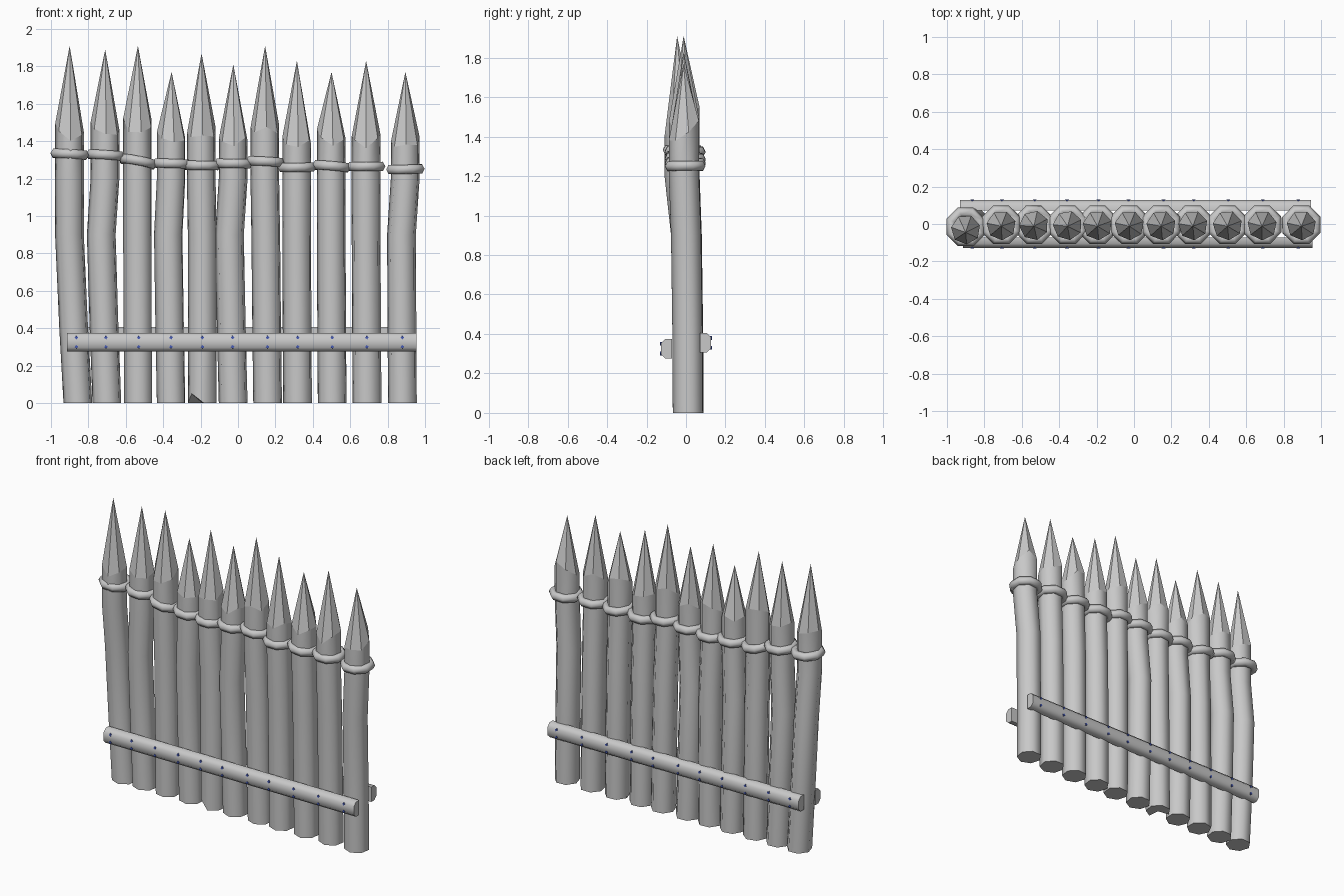
import bpy, bmesh, math, random
from mathutils import Vector

random.seed(4)
cube = bpy.data.objects.get("Cube")
if cube:
    bpy.data.objects.remove(cube, do_unlink=True)


def material(name, colour):
    m = bpy.data.materials.new(name)
    m.use_nodes = True
    m.diffuse_color = colour
    m.node_tree.nodes["Principled BSDF"].inputs["Base Color"].default_value = colour
    return m


grey = material("weathered grey", (0.58, 0.58, 0.58, 1))
blue = material("nail blue", (0.06, 0.10, 0.45, 1))


def finish(bm, name, mat):
    bmesh.ops.recalc_face_normals(bm, faces=bm.faces)
    mesh = bpy.data.meshes.new(name)
    bm.to_mesh(mesh)
    bm.free()
    mesh.materials.append(mat)
    ob = bpy.data.objects.new(name, mesh)
    bpy.context.collection.objects.link(ob)
    return ob


SIDES = 7
RADIUS = 0.079


def bridge(bm, a, b, smooth):
    for i in range(len(a)):
        j = (i + 1) % len(a)
        bm.faces.new((a[i], a[j], b[j], b[i])).smooth = smooth


# Bent log with a flat-faceted sharpened end
def post(index, x0, xm, xt, tip_z, shoulder, lean, chipped):
    bm = bmesh.new()
    turn = math.radians(-82 + random.uniform(-8, 8))
    spine = [(x0, 0.012, 0), ((x0 + xm) / 2, 0.01, 0.4), (xm, 0.003, 0.9),
             (xt, lean, 1.2), (xt, lean, shoulder)]
    rings = []
    for level, (cx, cy, cz) in enumerate(spine):
        ring = []
        for i in range(SIDES):
            a = turn + math.tau * i / SIDES
            z = cz
            if level == 4:      # uneven hewn shoulder, lowest at the front
                z += 0.035 * math.sin(a) + random.uniform(-0.03, 0.03)
            if chipped and level == 0 and i == SIDES - 1:
                z += 0.05       # broken foot
            ring.append(bm.verts.new((cx + RADIUS * math.cos(a),
                                      cy + RADIUS * math.sin(a), z)))
        rings.append(ring)
    for a, b in zip(rings, rings[1:]):
        bridge(bm, a, b, True)
    tip = bm.verts.new((xt, lean * 1.5, tip_z))
    foot = bm.verts.new((x0, 0.012, 0))
    for i in range(SIDES):
        j = (i + 1) % SIDES
        bm.faces.new((rings[-1][i], rings[-1][j], tip))
        bm.faces.new((rings[0][j], rings[0][i], foot))
    return finish(bm, f"post_{index}", grey)


# Rope loop tied around one post
def rope_loop(index, x, y, z, tilt):
    bpy.ops.mesh.primitive_torus_add(
        major_segments=SIDES + 1, minor_segments=6, major_radius=0.083,
        minor_radius=0.028, location=(x, y, z), rotation=(0, tilt, 0.4))
    ob = bpy.context.object
    ob.name = f"rope_loop_{index}"
    ob.data.materials.append(grey)
    bpy.ops.object.shade_smooth()


# x at foot, middle and top; tip height, shoulder height, rope height
POSTS = [(-.855, -.90, -.90, 1.91, 1.46, 1.33),
         (-.70, -.73, -.71, 1.89, 1.47, 1.325),
         (-.53, -.535, -.535, 1.91, 1.50, 1.29),
         (-.355, -.37, -.355, 1.77, 1.42, 1.28),
         (-.19, -.19, -.195, 1.87, 1.44, 1.27),
         (-.025, -.045, -.025, 1.81, 1.42, 1.28),
         (.16, .15, .145, 1.91, 1.48, 1.29),
         (.32, .315, .315, 1.83, 1.40, 1.26),
         (.505, .50, .50, 1.77, 1.43, 1.265),
         (.69, .685, .685, 1.83, 1.41, 1.265),
         (.88, .875, .895, 1.77, 1.42, 1.25)]

for n, (x0, xm, xt, tip_z, shoulder, rope_z) in enumerate(POSTS):
    lean = -0.03 if n == 0 else -0.008
    post(n + 1, x0, xm, xt, tip_z, shoulder, lean, n == 4)
    tilt = 0.2 if n == 2 else random.uniform(-0.05, 0.1)
    rope_loop(n + 1, xt, lean / 2, rope_z, tilt)


# Board with rounded outer edges; side is -1 for front, 1 for back
def rail(name, x_min, x_max, side, z):
    bm = bmesh.new()
    profile = [(0.072, -0.05), (0.072, 0.05), (0.105, 0.05),
               (0.127, 0.028), (0.127, -0.028), (0.105, -0.05)]
    ends = [[bm.verts.new((x, side * d, z + h)) for d, h in profile]
            for x in (x_min, x_max)]
    bridge(bm, ends[0], ends[1], False)
    for end in ends:
        bm.faces.new(end)
    ob = finish(bm, name, grey)
    bpy.ops.object.select_all(action='DESELECT')
    ob.select_set(True)
    bpy.context.view_layer.objects.active = ob
    bpy.ops.object.shade_smooth_by_angle(angle=math.radians(60))


# Pairs of small diamond nail heads, one pair per post
def nails(name, side, z):
    bm = bmesh.new()
    for p in POSTS:
        x = p[0] * 0.8 + p[1] * 0.2
        for h in (-0.025, 0.025):
            head = []
            for y in (0.122, 0.131):
                head.append([bm.verts.new(Vector((
                    x + 0.010 * math.cos(a), side * y, z + h + 0.010 * math.sin(a))))
                    for a in (0.2 + k * math.pi / 2 for k in range(4))])
            bridge(bm, head[0], head[1], False)
            for ring in head:
                bm.faces.new(ring)
    finish(bm, name, blue)


rail("front_rail", -0.915, 0.955, -1, 0.325)
rail("back_rail", -0.93, 0.945, 1, 0.355)
nails("front_nails", -1, 0.325)
nails("back_nails", 1, 0.355)
